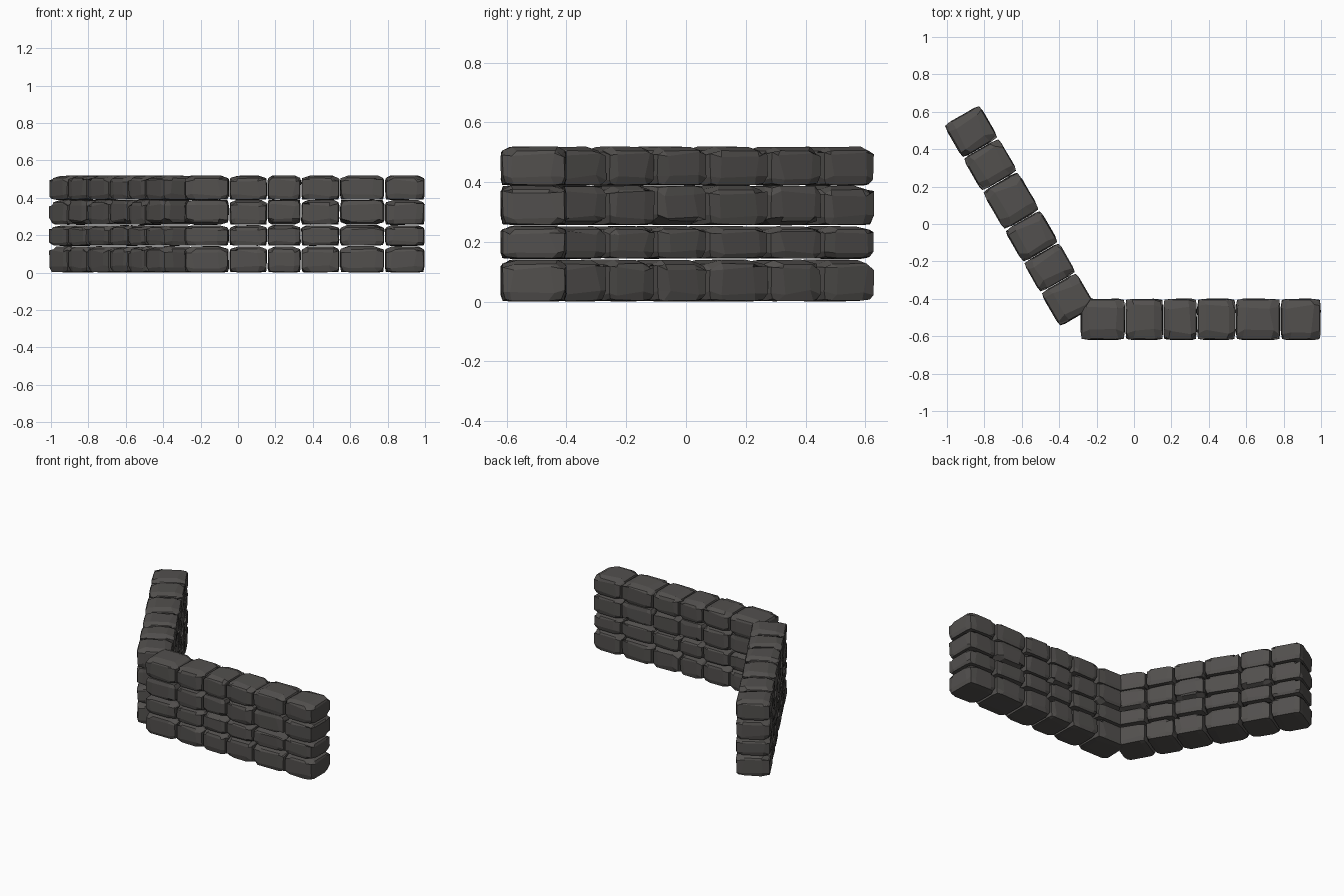
import bpy, bmesh, math, random
from mathutils import Vector

if "Cube" in bpy.data.objects:
    bpy.data.objects.remove(bpy.data.objects["Cube"])

random.seed(7)
mat = bpy.data.materials.new("dark grey stone")
mat.diffuse_color = (0.085, 0.080, 0.076, 1)
mat.use_nodes = True
mat.node_tree.nodes["Principled BSDF"].inputs["Base Color"].default_value = mat.diffuse_color

DEPTH = 0.222
ROWS = [(0.0, 0.142), (0.143, 0.254), (0.255, 0.39), (0.388, 0.52)]


def stone(bm, length, depth, height, flip):
    """Chunky faceted stone centred at the origin, chamfered more at one side in z."""
    new = bmesh.ops.create_cube(bm, size=2)["verts"]
    edges = {e for v in new for e in v.link_edges}
    bmesh.ops.subdivide_edges(bm, edges=list(edges), cuts=2, use_grid_fill=True)
    for v in bm.verts:
        p = v.co.copy()
        ext = [abs(c) > 0.9 for c in p]
        n = sum(ext)
        for i in range(3):
            if not ext[i]:
                p[i] = math.copysign(0.58, p[i]) + random.uniform(-0.14, 0.14)
            elif i == 2:
                heavy = (p[2] > 0) != flip
                k = (1, 1, 0.80, 0.58) if heavy else (1, 1, 0.97, 0.90)
                p[2] *= k[n] + random.uniform(-0.05, 0.0)
            else:
                p[i] *= (1, 1, 0.95, 0.86)[n] + random.uniform(-0.035, 0.0)
        v.co = Vector((p.x * length / 2, p.y * depth / 2, p.z * height / 2))


def wall(name, start, angle, widths):
    """Rows of stones running from start along the given direction."""
    d = Vector((math.cos(angle), math.sin(angle), 0))
    for r, (z0, z1) in enumerate(ROWS):
        s = 0.0
        for c, w in enumerate(widths):
            bm = bmesh.new()
            stone(bm, w - 0.001, DEPTH, z1 - z0, r == 2 and c % 2 == 0)
            mesh = bpy.data.meshes.new(name)
            bm.to_mesh(mesh)
            bm.free()
            mesh.materials.append(mat)
            ob = bpy.data.objects.new(f"{name}_row{r + 1}_stone{c + 1}", mesh)
            ob.location = Vector(start) + d * (s + w / 2) + Vector((0, 0, (z0 + z1) / 2))
            ob.rotation_euler.z = angle
            bpy.context.collection.objects.link(ob)
            s += w


# straight front wall, then the wall slanting back to the left
wall("front_wall", (-0.287, -0.51, 0), 0, [0.24, 0.204, 0.18, 0.206, 0.241, 0.215])
wall("slanted_wall", (-0.30, -0.495, 0), math.radians(120),
     [0.21, 0.185, 0.20, 0.24, 0.205, 0.205])
